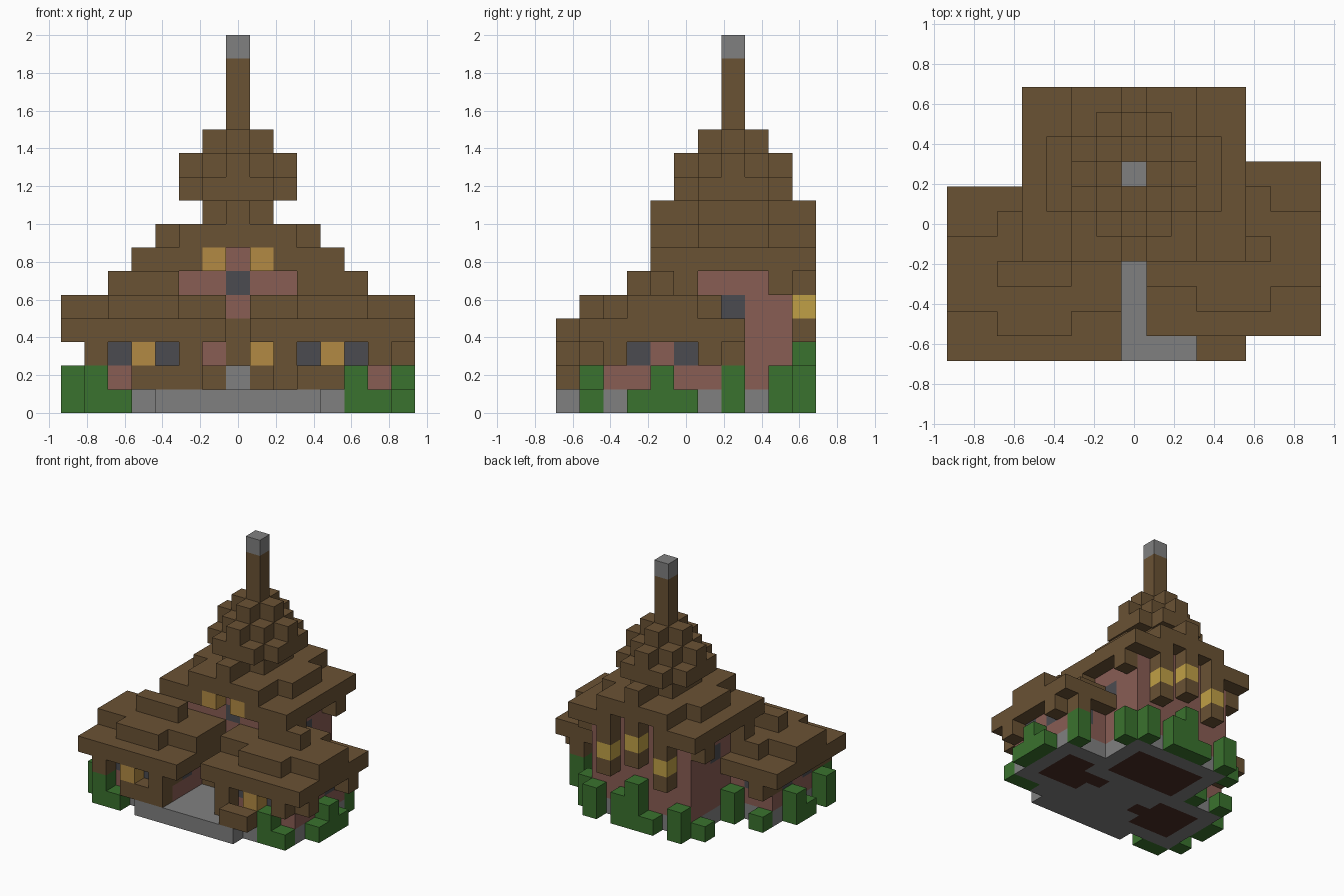
import bpy, bmesh
from mathutils import Vector

if "Cube" in bpy.data.objects:
    bpy.data.objects.remove(bpy.data.objects["Cube"], do_unlink=True)

U = 0.125        # block size
cells = {}       # block position -> part name


def linear(v):
    v /= 255
    return v / 12.92 if v <= 0.04045 else ((v + 0.055) / 1.055) ** 2.4


def material(name, *rgb):
    m = bpy.data.materials.new(name)
    m.use_nodes = True
    col = [linear(c) for c in rgb] + [1]
    m.diffuse_color = col
    bsdf = m.node_tree.nodes["Principled BSDF"]
    bsdf.inputs["Base Color"].default_value = col
    bsdf.inputs["Roughness"].default_value = 0.9
    return m


wood = material("brown wood", 106, 82, 52)
plaster = material("pink plaster", 137, 93, 84)
stone = material("grey stone", 128, 128, 128)
glass = material("dark glass", 75, 75, 80)
leaf = material("green leaves", 58, 114, 46)
amber = material("amber glow", 178, 138, 68)
gold = material("gold glow", 192, 160, 70)
earth = material("dark red floor", 76, 44, 36)

PARTS = {"roof": wood, "beams": wood, "tower_roof": wood, "door": wood,
         "walls": plaster, "foundation": stone, "doorstep": stone,
         "chimney_cap": stone, "windows": glass, "bushes": leaf,
         "front_lanterns": amber, "back_lanterns": gold, "floors": earth}


def box(part, x, y, z):
    """Fill blocks; each range is a number or an inclusive (low, high) pair."""
    rng = [(r, r) if isinstance(r, int) else r for r in (x, y, z)]
    for i in range(rng[0][0], rng[0][1] + 1):
        for j in range(rng[1][0], rng[1][1] + 1):
            for k in range(rng[2][0], rng[2][1] + 1):
                cells[i, j, k] = part


def around(c, r):
    return (c - r, c + r)


# Stone base and entrance path
box("foundation", (-3, 3), -5, 0)
box("foundation", (-4, 4), -4, 0)
box("foundation", (-2, 2), (-3, -1), 0)

# Two wings, the same but for a one-block shift
for s, cy in ((-1, -2), (1, -1)):
    cx = 4 * s
    box("foundation", around(cx, 2), around(cy, 2), 0)
    box("floors", around(cx, 1), around(cy, 1), 0)
    box("floors", cx - 2 * s, cy, 0)
    box("walls", around(cx, 2), around(cy, 2), (1, 2))
    for a in (-2, 2):
        for b in (-2, 2):
            box("beams", cx + a, cy + b, 2)
            box("windows", cx + a // 2, cy + b, 2)
            box("windows", cx + a, cy + b // 2, 2)
        box("beams", cx + a, cy - 3, 2)
        box("beams", cx + a, cy + 3, 2)
        if s > 0:
            box("beams", cx + 3, cy + a, 2)
    box("front_lanterns", cx, cy - 3, 2)
    box("beams", cx, cy - 3, 1)
    box("roof", around(cx, 3), around(cy, 3), 3)
    box("roof", around(cx, 3), around(cy, 1), 4)
    box("roof", around(cx, 1), around(cy, 2), 4)
    box("roof", around(cx, 1), cy, 5)

# Log benches by the entrance
box("beams", (-4, -2), -5, 1)
box("beams", (3, 4), -5, 1)
box("beams", 2, -4, 1)

# Main house
box("foundation", (-3, 3), (0, 4), 0)
box("floors", (-2, 2), (1, 3), 0)
box("walls", (-3, 3), (0, 4), (1, 5))
box("walls", (-1, 1), (0, 4), 6)
box("door", 0, 0, (2, 3))
box("doorstep", 0, (-1, 0), 1)
box("windows", 0, 0, 5)
box("windows", 0, 4, 5)

# Main gable roof
for s in (-1, 1):
    box("windows", 3 * s, 2, 4)
    for half in (2, 3, 4):
        box("roof", half * s, (-1, 5), 6)
    for y in (0, 4):
        box("beams", 4 * s, y, 5)
    # lanterns under the eaves
    box("front_lanterns", s, -1, 6)
    box("beams", 2 * s, 5, 5)
    box("back_lanterns", 2 * s, 5, 4)
    box("beams", 2 * s, 5, 3)
    box("beams", s, -1, 1)
box("front_lanterns", 1, -1, 2)
box("beams", 0, 5, 6)
box("back_lanterns", 0, 5, 5)
box("beams", 0, 5, 4)
box("roof", (-2, 2), (-1, 5), 7)
box("roof", 0, (-1, 5), 8)

# Tower with stepped cone and chimney
box("tower_roof", (-3, 3), (1, 3), 7)
box("tower_roof", (-1, 1), (1, 3), 8)
box("tower_roof", (-2, 2), (1, 3), 9)
box("tower_roof", (-1, 1), (0, 4), 9)
box("tower_roof", (-1, 1), (1, 3), 10)
box("tower_roof", (-2, 2), 2, 10)
box("tower_roof", 0, (0, 4), 10)
box("tower_roof", (-1, 1), 2, 11)
box("tower_roof", 0, (1, 3), 11)
box("tower_roof", 0, 2, (12, 14))
box("chimney_cap", 0, 2, 15)

# Bushes: x, y, height in blocks
for x, y, h in ((-7, -4, 2), (-6, -5, 2), (-5, -5, 1), (-7, -2, 1), (-7, -1, 2),
                (-6, 1, 1), (-4, 1, 2), (-4, 4, 1), (-3, 5, 2), (-1, 5, 1),
                (0, 5, 3), (1, 5, 2), (3, 5, 2), (4, 4, 2), (6, 2, 2),
                (7, 0, 1), (7, -1, 2), (7, -2, 1), (6, -4, 1), (5, -4, 2)):
    box("bushes", x, y, (0, h - 1))

# Turn each part into a mesh of its exposed block faces
SIDES = [Vector(v) for v in ((1, 0, 0), (-1, 0, 0), (0, 1, 0),
                             (0, -1, 0), (0, 0, 1), (0, 0, -1))]
for part, mat in PARTS.items():
    bm = bmesh.new()
    for pos, name in cells.items():
        if name != part:
            continue
        p = Vector(pos)
        centre = p + Vector((0, 0, 0.5))
        for n in SIDES:
            if tuple(int(c) for c in p + n) in cells:
                continue
            a = Vector((n.y, n.z, n.x))
            b = n.cross(a)
            bm.faces.new([bm.verts.new((centre + (n + a * u + b * v) / 2) * U)
                          for u, v in ((-1, -1), (1, -1), (1, 1), (-1, 1))])
    bmesh.ops.remove_doubles(bm, verts=bm.verts, dist=0.001)
    mesh = bpy.data.meshes.new(part)
    bm.to_mesh(mesh)
    bm.free()
    mesh.materials.append(mat)
    bpy.context.scene.collection.objects.link(bpy.data.objects.new(part, mesh))
